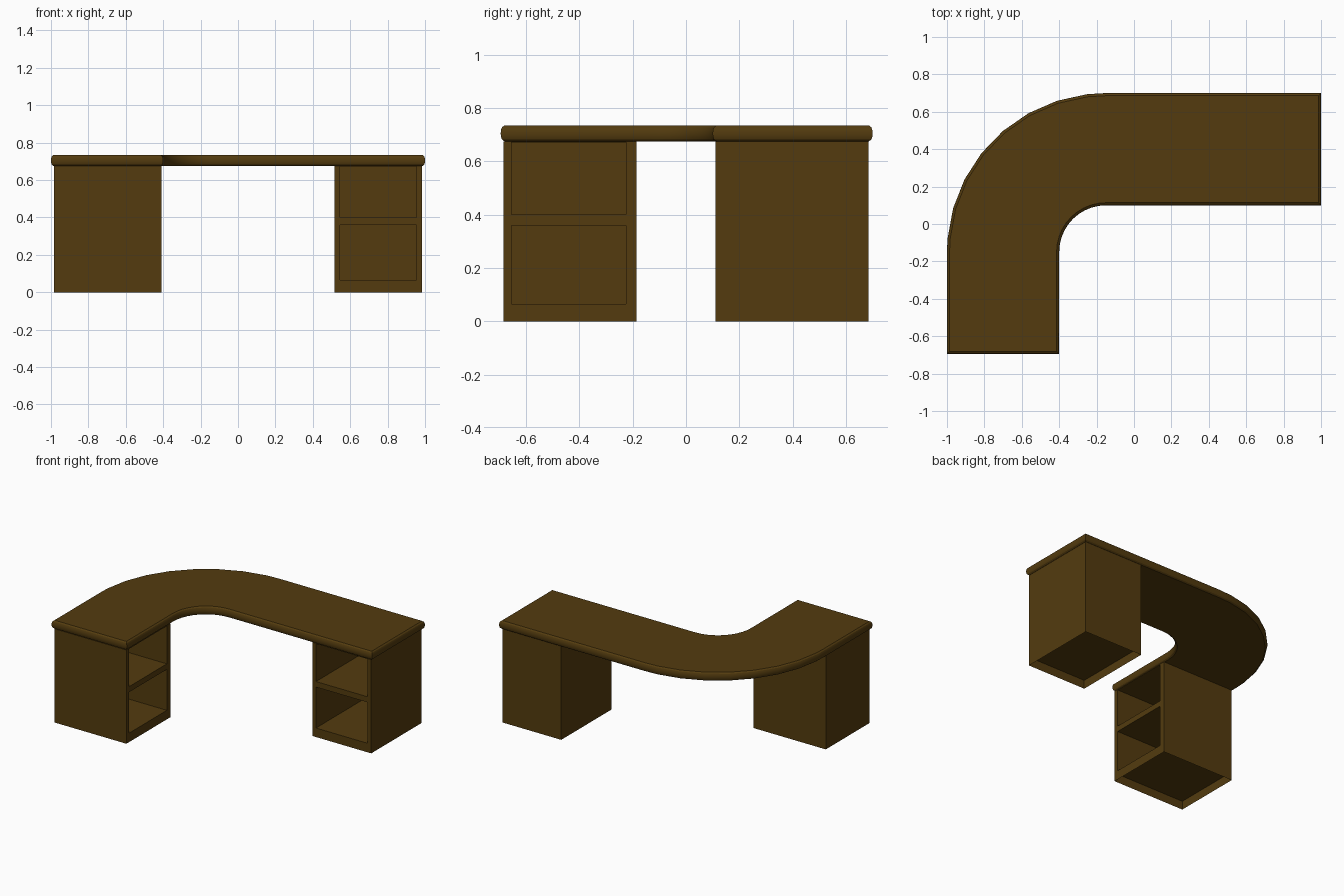
import bpy, bmesh, math
from mathutils import Vector

if "Cube" in bpy.data.objects:
    bpy.data.objects.remove(bpy.data.objects["Cube"])

WOOD = (0.087, 0.044, 0.0045, 1)
wood = bpy.data.materials.new("dark_wood")
wood.use_nodes = True
wood.diffuse_color = WOOD
bsdf = wood.node_tree.nodes["Principled BSDF"]
bsdf.inputs["Base Color"].default_value = WOOD
bsdf.inputs["Roughness"].default_value = 0.8

LOW, HIGH = 0.675, 0.735          # underside and top of the worktop


def finish(bm, name, smooth=False):
    bmesh.ops.recalc_face_normals(bm, faces=bm.faces)
    mesh = bpy.data.meshes.new(name)
    bm.to_mesh(mesh)
    bm.free()
    mesh.materials.append(wood)
    ob = bpy.data.objects.new(name, mesh)
    bpy.context.collection.objects.link(ob)
    if smooth:
        bpy.ops.object.select_all(action='DESELECT')
        ob.select_set(True)
        bpy.context.view_layer.objects.active = ob
        bpy.ops.object.shade_smooth_by_angle(angle=math.radians(30))
    return ob


def outline(d):
    """L-shaped worktop outline with a curved corner, shrunk by d."""
    c = -0.15
    outer = [180] + [175.2 - 11.2 * i for i in range(8)] + [90]
    inner = [90 + 9 * i for i in range(11)]

    def arc(r, angles):
        return [(c + r * math.cos(math.radians(a)), c + r * math.sin(math.radians(a))) for a in angles]

    return ([(-1 + d, -0.695 + d)] + arc(0.85 - d, outer)
            + [(1 - d, 0.7 - d), (1 - d, 0.1 + d)]
            + arc(0.25 + d, inner) + [(-0.4 - d, -0.695 + d)])


# Worktop: stacked outlines forming a bulging edge
bm = bmesh.new()
rings, steps = [], 8
for i in range(steps + 1):
    t = i / steps
    d = 0.014 * (1 - math.sqrt(max(0, 1 - (2 * t - 1) ** 2)))
    rings.append([bm.verts.new((x, y, LOW + (HIGH - LOW) * t)) for x, y in outline(d)])
for a, b in zip(rings, rings[1:]):
    for j in range(len(a)):
        k = (j + 1) % len(a)
        bm.faces.new((a[j], a[k], b[k], b[j]))
bm.faces.new(rings[0])
bm.faces.new(rings[-1])
finish(bm, "worktop", smooth=True)


def cabinet(name, lo, hi, axis, sign, span):
    """Box with two open compartments on one side and a hollow plinth.
    axis, sign: direction of the open side; span: opening limits across it."""
    bm = bmesh.new()
    bmesh.ops.create_cube(bm, size=1)
    for v in bm.verts:
        v.co = Vector([hi[i] if v.co[i] > 0 else lo[i] for i in range(3)])
    bm.normal_update()
    facing = Vector([sign if i == axis else 0 for i in range(3)])
    across = 1 - axis

    # Cut the open side into a frame and compartments
    cuts = [(across, s) for s in span] + [(2, z) for z in (0.065, 0.36, 0.4, 0.672)]
    for ax, pos in cuts:
        faces = [f for f in bm.faces if f.normal.dot(facing) > 0.9]
        geom = set(faces)
        for f in faces:
            geom.update(f.edges)
            geom.update(f.verts)
        bmesh.ops.bisect_plane(bm, geom=list(geom), dist=1e-5,
                               plane_co=[pos if i == ax else 0 for i in range(3)],
                               plane_no=[1 if i == ax else 0 for i in range(3)])
        bm.normal_update()

    # Sink the compartments
    cells = []
    for f in bm.faces:
        m = f.calc_center_median()
        if (f.normal.dot(facing) > 0.9 and span[0] < m[across] < span[1]
                and (0.065 < m.z < 0.36 or 0.4 < m.z < 0.672)):
            cells.append(f)
    depth = hi[axis] - lo[axis] - 0.035
    bmesh.ops.inset_individual(bm, faces=cells, thickness=0.001, depth=-depth)

    # Hollow the underside
    base = [f for f in bm.faces if f.normal.z < -0.9 and f.calc_center_median().z < 0.001]
    bmesh.ops.inset_individual(bm, faces=base, thickness=0.003, depth=-0.06)
    finish(bm, name)


cabinet("right_cabinet", (-0.985, -0.685, 0), (-0.41, -0.185, LOW), 0, 1, (-0.655, -0.225))
cabinet("left_cabinet", (0.515, 0.11, 0), (0.985, 0.685, LOW), 1, -1, (0.545, 0.955))
